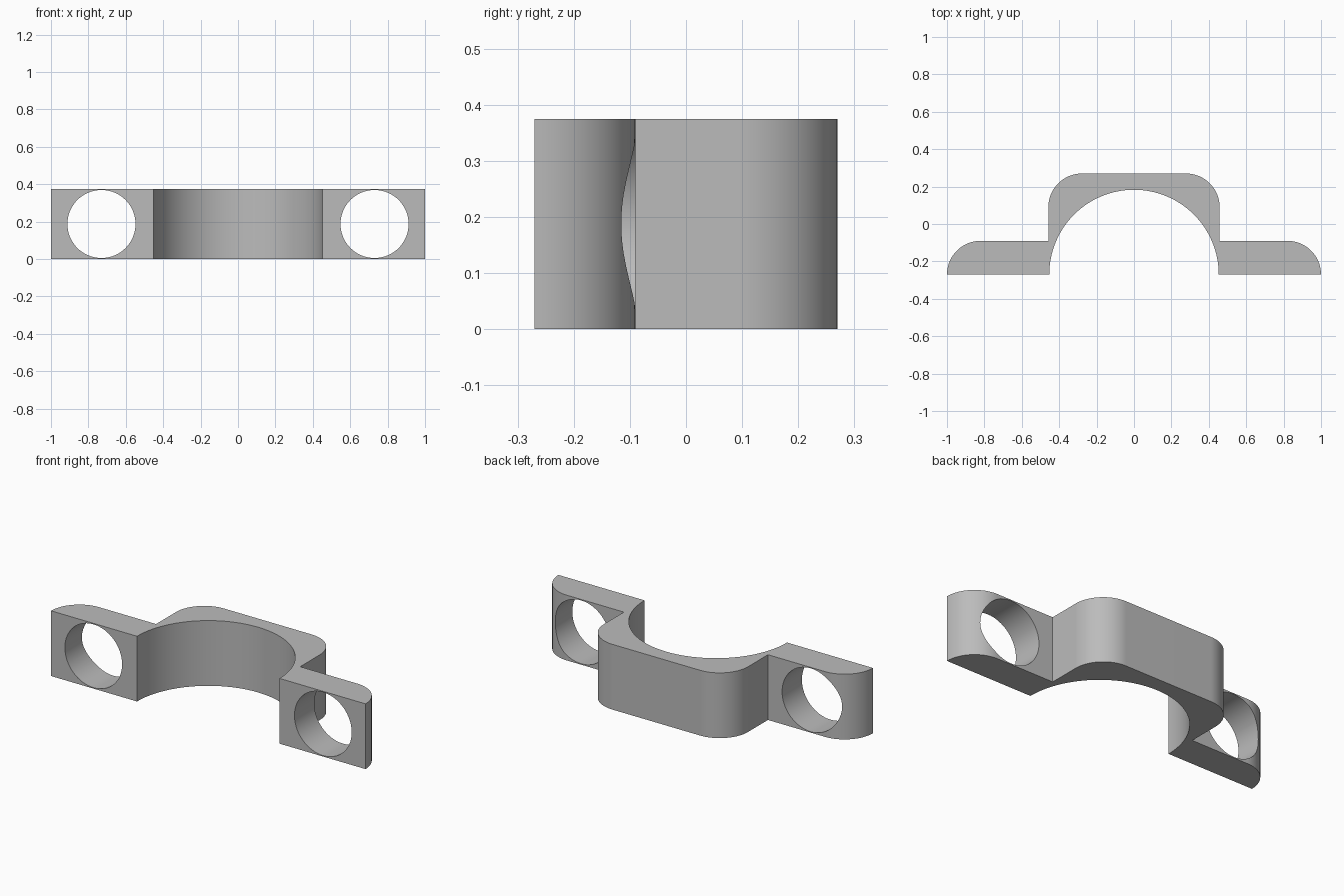
import bpy
import bmesh
from math import cos, sin, pi, radians

HEIGHT = 0.375
BASE, STEP, TOP = -0.27, -0.09, 0.27
BORE, SHOULDER, FILLET = 0.453, 0.458, 0.18
HOLE_X, HOLE_R = 0.73, 0.182

cube = bpy.data.objects.get("Cube")
if cube:
    bpy.data.objects.remove(cube, do_unlink=True)

grey = bpy.data.materials.new("plain_grey")
grey.use_nodes = True
colour = (0.5, 0.5, 0.5, 1)
grey.diffuse_color = colour
grey.node_tree.nodes["Principled BSDF"].inputs["Base Color"].default_value = colour


def arc(cx, cy, r, start, end, steps):
    angles = [radians(start + (end - start) * i / steps) for i in range(steps + 1)]
    return [(cx + r * cos(a), cy + r * sin(a)) for a in angles]


# Bracket outline: right half mirrored to the left, then closed by the bore
half = [(BORE, BASE)]
half += arc(1 - FILLET, STEP - FILLET, FILLET, 0, 90, 20)
half += [(SHOULDER, STEP)]
half += arc(SHOULDER - FILLET, TOP - FILLET, FILLET, 0, 90, 20)
outline = half + [(-x, y) for x, y in reversed(half)]
outline += arc(0, BASE, BORE, 180, 0, 64)[1:-1]

# Extrude the outline upwards
bm = bmesh.new()
face = bm.faces.new([bm.verts.new((x, y, 0)) for x, y in outline])
result = bmesh.ops.extrude_face_region(bm, geom=[face])
top = [v for v in result["geom"] if isinstance(v, bmesh.types.BMVert)]
bmesh.ops.translate(bm, verts=top, vec=(0, 0, HEIGHT))
bmesh.ops.recalc_face_normals(bm, faces=bm.faces)
mesh = bpy.data.meshes.new("clamp_bracket")
bm.to_mesh(mesh)
bm.free()
bracket = bpy.data.objects.new("clamp_bracket", mesh)
bpy.context.collection.objects.link(bracket)
mesh.materials.append(grey)

# Bolt holes through both flanges
for side, x in (("left", HOLE_X), ("right", -HOLE_X)):
    bpy.ops.mesh.primitive_cylinder_add(
        vertices=64, radius=HOLE_R, depth=1,
        location=(x, STEP, HEIGHT / 2), rotation=(pi / 2, 0, 0))
    cutter = bpy.context.object
    cutter.name = side + "_hole_cutter"
    cutter.hide_render = True
    cutter.data.materials.append(grey)
    bpy.ops.object.select_all(action="DESELECT")
    bpy.context.view_layer.objects.active = bracket
    bracket.select_set(True)
    cut = bracket.modifiers.new(side + "_hole", "BOOLEAN")
    cut.operation = "DIFFERENCE"
    cut.solver = "EXACT"
    cut.object = cutter
    bpy.ops.object.modifier_apply(modifier=cut.name)
    bpy.data.objects.remove(cutter, do_unlink=True)

# Smooth curved walls, crisp edges
bpy.ops.object.shade_smooth_by_angle(angle=radians(30))
weighted = bracket.modifiers.new("flat_face_normals", "WEIGHTED_NORMAL")
weighted.keep_sharp = True
